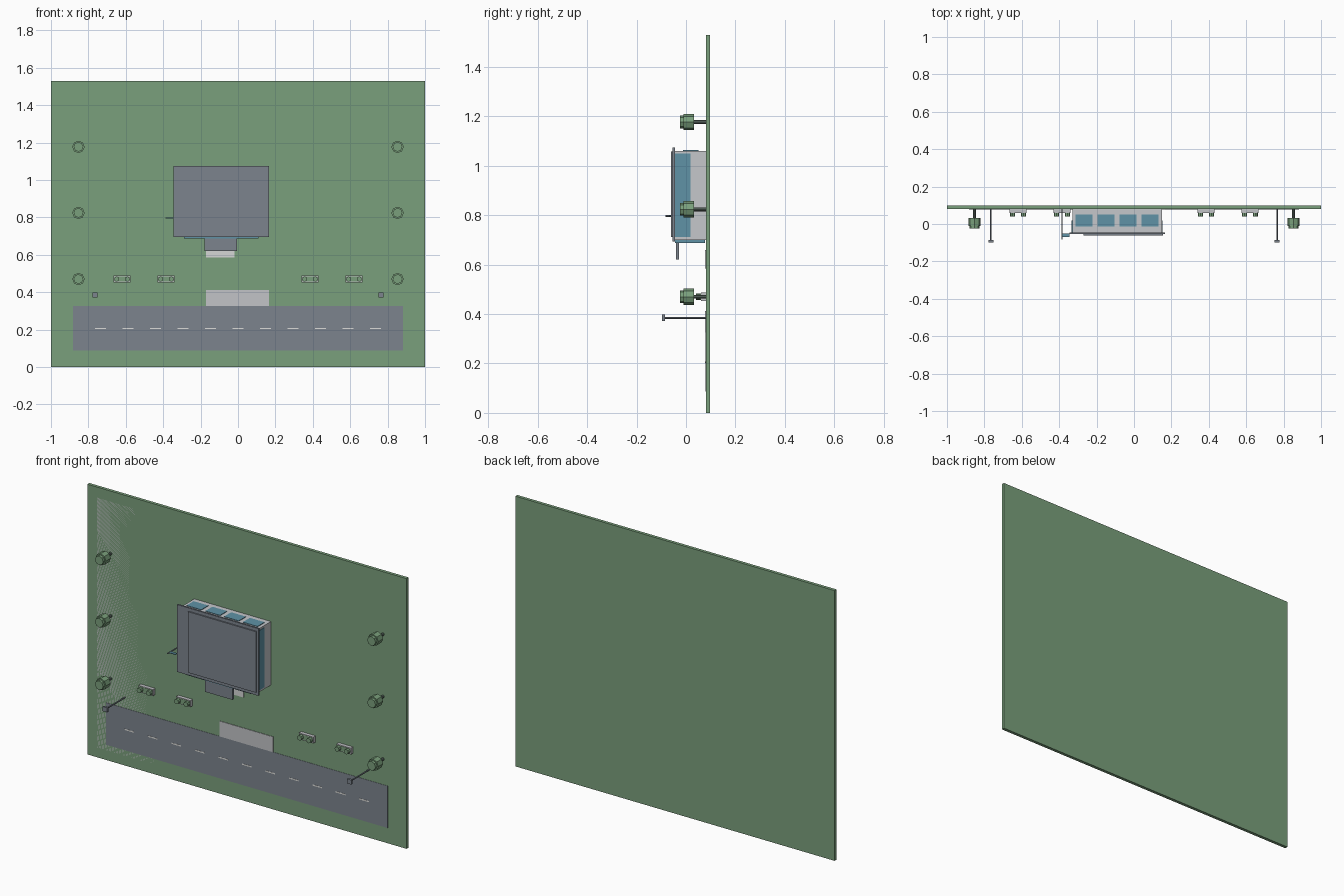
import bpy, math

if "Cube" in bpy.data.objects:
    bpy.data.objects.remove(bpy.data.objects["Cube"])


def material(name, rgb):
    m = bpy.data.materials.new(name)
    m.diffuse_color = (*rgb, 1)
    m.use_nodes = True
    m.node_tree.nodes["Principled BSDF"].inputs["Base Color"].default_value = m.diffuse_color
    return m


GREEN = material("leaf_green", (0.195, 0.35, 0.20))
ASPHALT = material("slate_grey", (0.20, 0.23, 0.268))
CONCRETE = material("concrete_grey", (0.54, 0.55, 0.57))
WALL = material("wall_light_grey", (0.56, 0.575, 0.60))
PALE = material("path_pale_grey", (0.66, 0.67, 0.67))
GLASS = material("window_blue", (0.115, 0.29, 0.38))
WHITE = material("line_white", (0.72, 0.72, 0.70))
DARK = material("dark_trunk", (0.12, 0.16, 0.14))


def box(name, x, y, z, mat):
    """Box from (min, max) ranges."""
    bpy.ops.mesh.primitive_cube_add(size=1, location=[sum(r) / 2 for r in (x, y, z)])
    o = bpy.context.object
    o.scale = [abs(r[1] - r[0]) for r in (x, y, z)]
    bpy.ops.object.transform_apply(location=False, rotation=False, scale=True)
    o.name = name
    o.data.materials.append(mat)
    return o


def rod(name, x, z, y, r, mat, sides=8):
    """Cylinder along y, the direction standing out from the ground plate."""
    bpy.ops.mesh.primitive_cylinder_add(
        vertices=sides, radius=r, depth=abs(y[1] - y[0]),
        location=(x, sum(y) / 2, z), rotation=(math.pi / 2, 0, 0))
    o = bpy.context.object
    o.name = name
    o.data.materials.append(mat)
    return o


G = 0.08  # ground surface

# Ground, with paving flush in its surface, road and paths
box("ground", (-1, 1), (G, 0.098), (0, 1.53), GREEN)
box("paved_lot", (-0.94, 0.94), (G, 0.09), (0.055, 1.47), CONCRETE)
box("road", (-0.883, 0.883), (G - 0.0015, 0.085), (0.087, 0.325), ASPHALT)
for i in range(11):
    x = (i - 5) * 0.147
    box("road_dash", (x - 0.03, x + 0.03), (G - 0.0025, G), (0.202, 0.209), WHITE)
box("driveway", (-0.17, 0.165), (G - 0.003, 0.085), (0.325, 0.412), CONCRETE)
box("entrance_path", (-0.17, -0.018), (G - 0.003, 0.085), (0.585, 0.66), PALE)

# Building body and roof
box("building_walls", (-0.33, 0.15), (-0.047, G), (0.70, 1.06), WALL)
box("roof_slab", (-0.345, 0.165), (-0.054, -0.045), (0.694, 1.075), ASPHALT)
box("roof_panel", (-0.27, 0.155), (-0.061, -0.053), (0.712, 1.057), ASPHALT)

# Windows: front glazing, both sides, and four at the back
box("front_glazing", (-0.29, 0.11), (-0.045, 0.077), (0.687, 0.701), GLASS)
for name, x in (("right_window", (0.149, 0.153)), ("left_window", (-0.333, -0.329))):
    box(name, x, (-0.045, 0.018), (0.712, 1.05), GLASS)
for i in range(4):
    x = -0.267 + i * 0.1175
    box("back_window", (x - 0.046, x + 0.046), (-0.013, 0.05), (1.058, 1.063), GLASS)

# Entrance canopy
box("entrance_canopy", (-0.18, -0.006), (-0.04, -0.028), (0.62, 0.705), ASPHALT)

# Flag beside the building
rod("flag_pole", -0.385, 0.797, (-0.082, G), 0.0035, ASPHALT)
box("flag", (-0.385, -0.345), (-0.069, -0.052), (0.795, 0.799), GLASS)

for s in (-1, 1):
    # Trees in a row on each side
    for z in (0.47, 0.824, 1.177):
        rod("tree_trunk", s * 0.853, z, (0.02, G), 0.008, DARK)
        rod("tree_lower_crown", s * 0.853, z, (-0.01, 0.033), 0.033, GREEN)
        rod("tree_upper_crown", s * 0.853, z, (-0.025, -0.01), 0.026, GREEN)
    # Planters with a grass top and two shrubs each
    for c in (0.385, 0.62):
        x0, x1 = s * c - 0.045, s * c + 0.045
        box("planter", (x0, x1), (0.06, G), (0.452, 0.488), CONCRETE)
        box("planter_grass", (x0 + 0.004, x1 - 0.004), (0.059, 0.065), (0.456, 0.484), GREEN)
        for d in (-0.029, 0.029):
            rod("shrub", s * c + d, 0.47, (0.04, 0.062), 0.014, GREEN)
    # Street lamps
    rod("lamp_post", s * 0.765, 0.385, (-0.088, G), 0.004, ASPHALT)
    box("lamp_head", (s * 0.765 - 0.014, s * 0.765 + 0.014), (-0.098, -0.086),
        (0.372, 0.398), ASPHALT)
